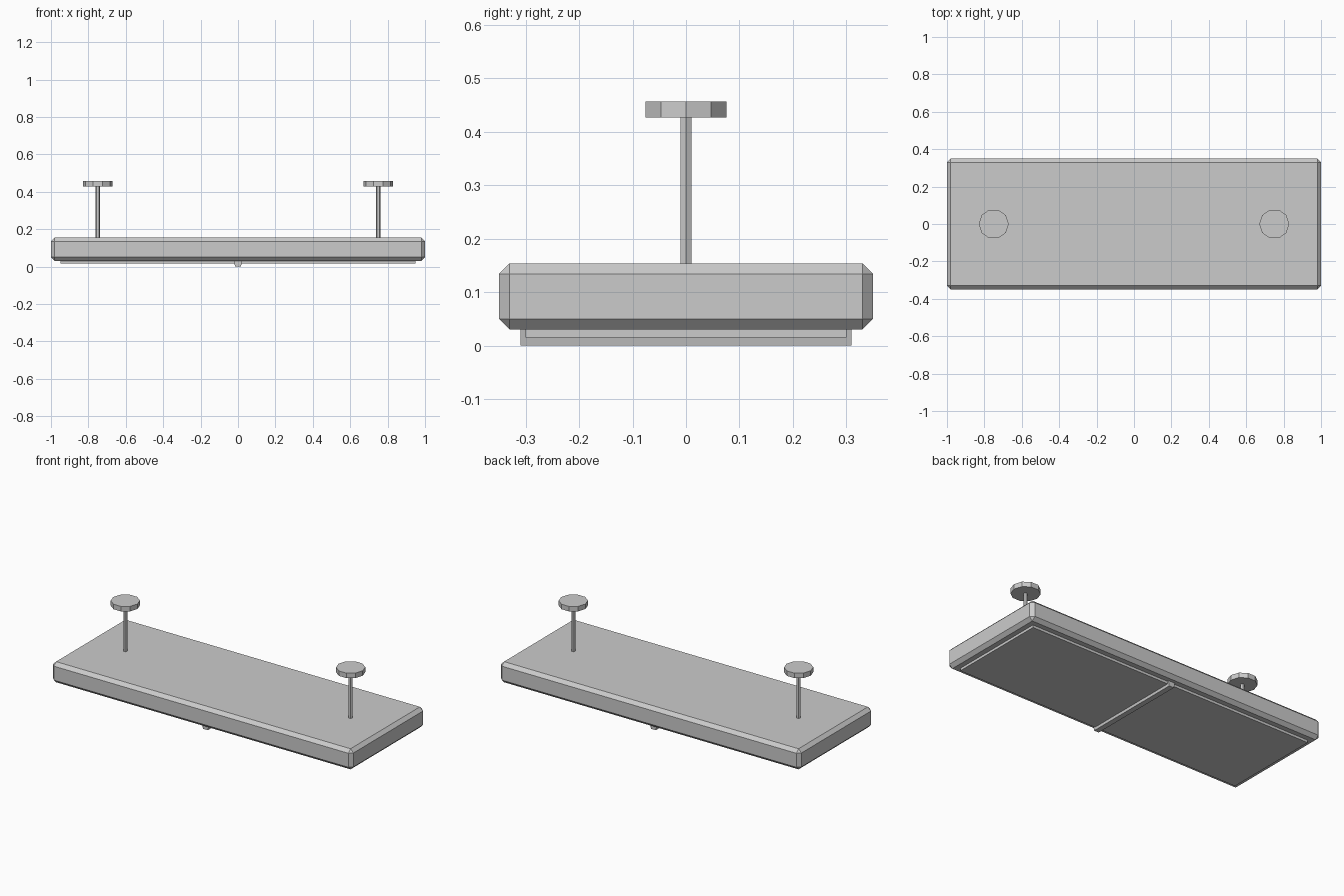
import bpy, bmesh

if "Cube" in bpy.data.objects:
    bpy.data.objects.remove(bpy.data.objects["Cube"])


def finish(name, bm):
    mesh = bpy.data.meshes.new(name)
    bm.to_mesh(mesh)
    bm.free()
    obj = bpy.data.objects.new(name, mesh)
    bpy.context.collection.objects.link(obj)
    return obj


def box(name, size, z0, z1, bottom_x=1.0):
    bm = bmesh.new()
    bmesh.ops.create_cube(bm, size=1)
    for v in bm.verts:
        taper = bottom_x if v.co.z < 0 else 1.0
        v.co = (v.co.x * size[0] * taper, v.co.y * size[1], z0 if v.co.z < 0 else z1)
    return finish(name, bm)


def prism(name, x, radius, sides, z0, z1):
    bm = bmesh.new()
    bmesh.ops.create_cone(bm, cap_ends=True, segments=sides,
                          radius1=radius, radius2=radius, depth=z1 - z0)
    # Corners of the polygon lie on the x axis
    for v in bm.verts:
        v.co = (v.co.y + x, -v.co.x, v.co.z + (z0 + z1) / 2)
    bmesh.ops.recalc_face_normals(bm, faces=bm.faces)
    return finish(name, bm)


# Chamfered housing
housing = box("housing", (2.0, 0.70), 0.03, 0.154)
bevel = housing.modifiers.new("chamfer", 'BEVEL')
bevel.width = 0.02
bevel.segments = 1

# Light panel and tapered centre divider underneath
box("light_panel", (1.90, 0.60), 0.015, 0.035)
box("centre_divider", (0.044, 0.62), 0.0, 0.03, bottom_x=0.72)

# Hanging rods and ceiling mounts
for side, x in (("left", -0.75), ("right", 0.75)):
    prism(side + "_rod", x, 0.012, 6, 0.15, 0.43)
    prism(side + "_ceiling_mount", x, 0.08, 10, 0.427, 0.457)
